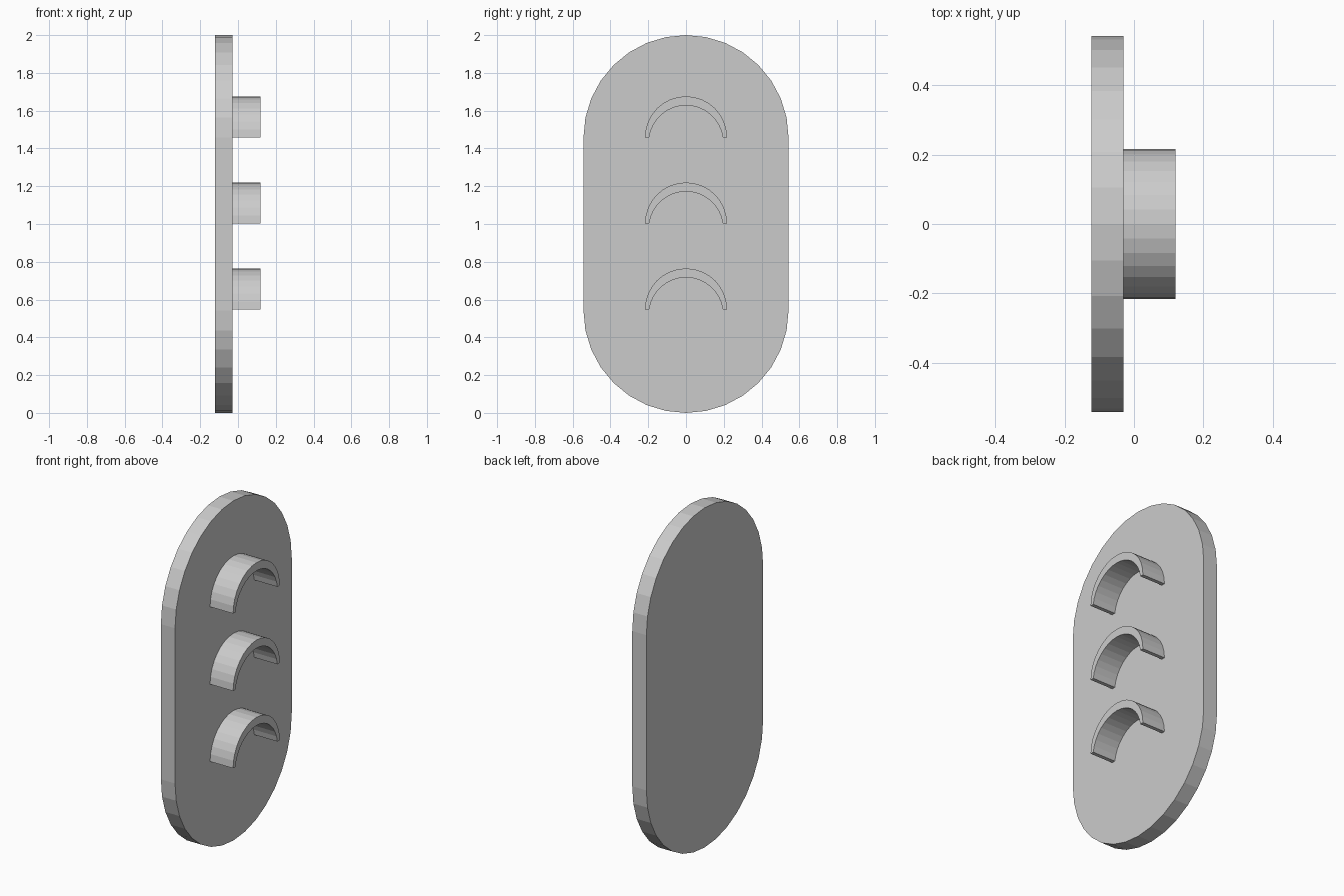
import bpy
import bmesh
from math import pi, cos, sin, asin

if "Cube" in bpy.data.objects:
    bpy.data.objects.remove(bpy.data.objects["Cube"])

SEGMENTS = 16


def arc(radius, cz, start, end):
    """Points (y, z) along a circular arc centred on y = 0."""
    return [(radius * cos(start + (end - start) * i / SEGMENTS),
             cz + radius * sin(start + (end - start) * i / SEGMENTS))
            for i in range(SEGMENTS + 1)]


def finish(name, bm):
    bmesh.ops.recalc_face_normals(bm, faces=bm.faces)
    mesh = bpy.data.meshes.new(name)
    bm.to_mesh(mesh)
    bm.free()
    obj = bpy.data.objects.new(name, mesh)
    bpy.context.collection.objects.link(obj)
    return obj


# Rounded back plate
R = 0.543
outline = arc(R, 2 - R, 0, pi) + arc(R, R, pi, 2 * pi)
bm = bmesh.new()
face = bm.faces.new([bm.verts.new((-0.122, y, z)) for y, z in outline])
ext = bmesh.ops.extrude_face_region(bm, geom=[face])
bmesh.ops.translate(bm, vec=(0.092, 0, 0),
                    verts=[v for v in ext["geom"] if isinstance(v, bmesh.types.BMVert)])
finish("back_plate", bm)


# Half-round hoods, thicker at the crown than at the tips
def hood(name, base_z):
    inner_r, drop = 0.197, 0.028
    tip = asin(drop / inner_r)
    outer = arc(0.217, base_z, 0, pi)
    inner = arc(inner_r, base_z - drop, tip, pi - tip)
    bm = bmesh.new()
    rings = [[bm.verts.new((x, y, z)) for y, z in pts]
             for x in (-0.03, 0.12) for pts in (outer, inner)]
    back_out, back_in, front_out, front_in = rings
    loop = [back_out, front_out, front_in, back_in]
    for a, b in zip(loop, loop[1:] + loop[:1]):
        for i in range(SEGMENTS):
            bm.faces.new((a[i], a[i + 1], b[i + 1], b[i]))
    for end in (0, -1):
        bm.faces.new([ring[end] for ring in loop])
    finish(name, bm)


for label, z in (("lower", 0.548), ("middle", 1.003), ("upper", 1.459)):
    hood(label + "_hood", z)
